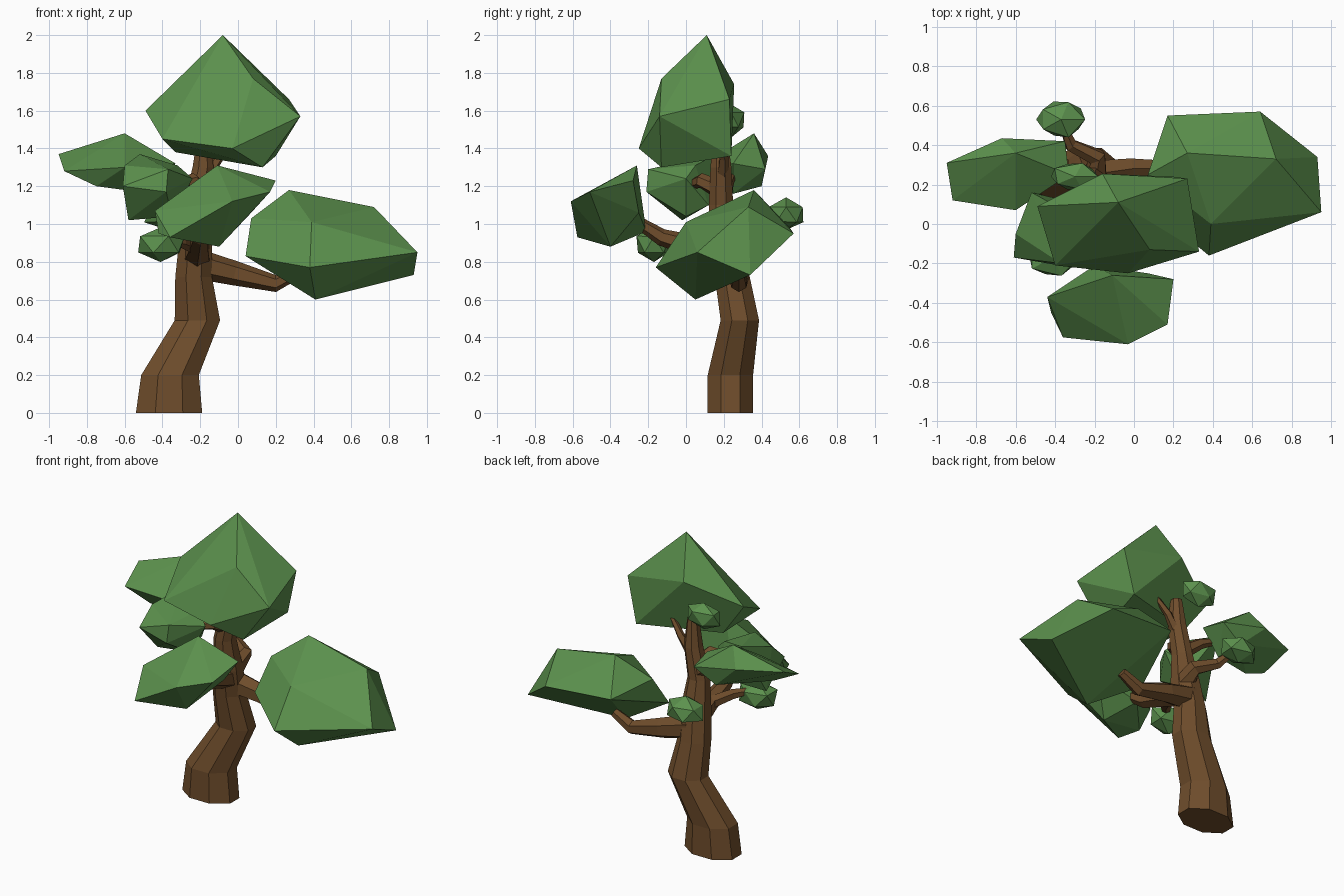
import bpy, bmesh, math, random
from mathutils import Vector

random.seed(4)


def material(name, rgb):
    m = bpy.data.materials.new(name)
    m.diffuse_color = (*rgb, 1)
    return m


LEAF = material("leaf_green", (0.107, 0.285, 0.075))
BARK = material("bark_brown", (0.16, 0.075, 0.025))


def finish(bm, name, mat):
    bmesh.ops.recalc_face_normals(bm, faces=bm.faces[:])
    mesh = bpy.data.meshes.new(name)
    bm.to_mesh(mesh)
    bm.free()
    mesh.materials.append(mat)
    ob = bpy.data.objects.new(name, mesh)
    bpy.context.collection.objects.link(ob)
    return ob


def tube(name, path, sides, level=False):
    """Faceted limb; path rows are x, y, z, half width, half depth."""
    bm = bmesh.new()
    pts = [Vector(p[:3]) for p in path]
    rings = []
    for i, (c, p) in enumerate(zip(pts, path)):
        if level:
            u, v = Vector((1, 0, 0)), Vector((0, 1, 0))
        else:
            t = (pts[min(i + 1, len(pts) - 1)] - pts[max(i - 1, 0)]).normalized()
            u = t.cross(Vector((0, 0, 1))).normalized()
            v = u.cross(t)
        ring = []
        for k in range(sides):
            a = 2 * math.pi * (k + 0.5) / sides
            ring.append(bm.verts.new(c + u * p[3] * math.cos(a) + v * p[4] * math.sin(a)))
        rings.append(ring)
    for r, s in zip(rings, rings[1:]):
        for k in range(sides):
            n = (k + 1) % sides
            bm.faces.new((r[k], r[n], s[n], s[k]))
    bm.faces.new(rings[0])
    bm.faces.new(rings[-1])
    return finish(bm, name, BARK)


def foliage(name, corners):
    """Faceted leaf clump: the hull of a few corner points."""
    bm = bmesh.new()
    for c in corners:
        bm.verts.new(c)
    res = bmesh.ops.convex_hull(bm, input=bm.verts[:])
    loose = {e for e in res["geom_interior"] + res["geom_unused"]
             if isinstance(e, bmesh.types.BMVert)}
    bmesh.ops.delete(bm, geom=list(loose), context='VERTS')
    bmesh.ops.dissolve_limit(bm, angle_limit=math.radians(6),
                             verts=bm.verts[:], edges=bm.edges[:])
    return finish(bm, name, LEAF)


def tuft(name, centre, radii):
    """Small irregular leaf clump."""
    bm = bmesh.new()
    bmesh.ops.create_icosphere(bm, subdivisions=1, radius=1)
    for v in bm.verts:
        k = random.uniform(0.92, 1.1)
        v.co = Vector(c + r * x * k for c, r, x in zip(centre, radii, v.co))
    return finish(bm, name, LEAF)


# Leaning trunk
tube("trunk", [
    (-0.365, 0.235, 0.00, 0.19, 0.13),
    (-0.360, 0.235, 0.20, 0.165, 0.13),
    (-0.215, 0.285, 0.49, 0.13, 0.11),
    (-0.235, 0.245, 0.72, 0.105, 0.10),
    (-0.225, 0.215, 0.90, 0.095, 0.095),
    (-0.225, 0.185, 1.10, 0.07, 0.07),
    (-0.185, 0.185, 1.30, 0.06, 0.06),
    (-0.180, 0.180, 1.48, 0.035, 0.04)], 8, level=True)

# Branches
tube("right_branch", [(-0.22, 0.25, 0.79, 0.08, 0.08), (-0.02, 0.28, 0.74, 0.06, 0.065),
                      (0.20, 0.28, 0.685, 0.045, 0.045), (0.33, 0.28, 0.75, 0.03, 0.03)], 6)
tube("front_branch", [(-0.22, 0.22, 0.83, 0.08, 0.08), (-0.21, 0.05, 0.88, 0.06, 0.06),
                      (-0.20, -0.13, 0.93, 0.045, 0.045), (-0.18, -0.27, 1.02, 0.03, 0.03)], 6)
tube("low_left_branch", [(-0.22, 0.08, 0.88, 0.045, 0.045), (-0.30, -0.06, 0.91, 0.035, 0.035),
                         (-0.38, -0.15, 0.92, 0.02, 0.02)], 6)
tube("back_branch", [(-0.20, 0.22, 0.88, 0.07, 0.07), (-0.19, 0.34, 0.95, 0.05, 0.05),
                     (-0.32, 0.40, 1.00, 0.035, 0.035), (-0.36, 0.50, 1.05, 0.02, 0.02)], 6)
tube("left_branch", [(-0.21, 0.19, 1.13, 0.05, 0.05), (-0.33, 0.22, 1.22, 0.035, 0.035),
                     (-0.45, 0.25, 1.27, 0.02, 0.02)], 6)
tube("middle_branch", [(-0.21, 0.18, 1.18, 0.05, 0.05), (-0.24, 0.08, 1.23, 0.04, 0.04),
                       (-0.33, 0.03, 1.21, 0.025, 0.025)], 6)
tube("crown_twig", [(-0.18, 0.19, 1.24, 0.035, 0.035), (-0.10, 0.20, 1.35, 0.025, 0.025),
                    (-0.02, 0.18, 1.45, 0.015, 0.015)], 5)

# Large leaf clumps
foliage("crown_leaves", [
    (-0.08, 0.11, 2.0), (0.08, -0.13, 1.77), (0.27, 0.23, 1.66), (0.33, -0.14, 1.57),
    (-0.49, 0.09, 1.60), (-0.40, -0.21, 1.45), (-0.03, -0.25, 1.40), (0.13, -0.13, 1.30),
    (0.20, 0.24, 1.36), (-0.16, 0.255, 1.74), (-0.33, 0.08, 1.38)])
foliage("right_leaves", [
    (0.27, 0.36, 1.18), (0.72, 0.33, 1.09), (0.39, 0.0, 1.01), (0.38, -0.16, 0.77),
    (0.95, 0.06, 0.85), (0.93, 0.34, 0.73), (0.41, 0.05, 0.60), (0.04, 0.12, 0.83),
    (0.07, 0.25, 1.03), (0.17, 0.55, 0.98), (0.64, 0.57, 0.95)])
foliage("front_leaves", [
    (-0.11, -0.26, 1.31), (0.20, -0.28, 1.23), (0.17, -0.51, 1.17), (-0.03, -0.61, 1.12),
    (-0.36, -0.575, 0.93), (-0.44, -0.37, 1.07), (-0.10, -0.40, 0.88), (-0.42, -0.45, 0.95),
    (-0.20, -0.21, 0.96), (0.07, -0.25, 1.06)])
foliage("left_leaves", [
    (-0.60, 0.36, 1.48), (-0.95, 0.31, 1.37), (-0.92, 0.12, 1.28), (-0.67, 0.435, 1.36),
    (-0.35, 0.42, 1.29), (-0.33, 0.25, 1.32), (-0.60, 0.07, 1.30), (-0.75, 0.15, 1.20),
    (-0.45, 0.25, 1.16), (-0.50, 0.40, 1.20)])
foliage("middle_leaves", [
    (-0.60, -0.05, 1.31), (-0.52, 0.16, 1.37), (-0.32, 0.05, 1.31), (-0.24, 0.0, 1.24),
    (-0.37, -0.20, 1.29), (-0.61, -0.17, 1.20), (-0.38, -0.21, 1.17), (-0.35, 0.0, 1.04),
    (-0.58, -0.02, 1.02), (-0.35, 0.12, 1.10)])

# Small leaf tufts
tuft("low_left_tuft", (-0.41, -0.17, 0.89), (0.14, 0.10, 0.095))
tuft("back_tuft", (-0.37, 0.53, 1.05), (0.13, 0.10, 0.085))
tuft("upper_back_tuft", (-0.30, 0.24, 1.55), (0.13, 0.075, 0.085))
